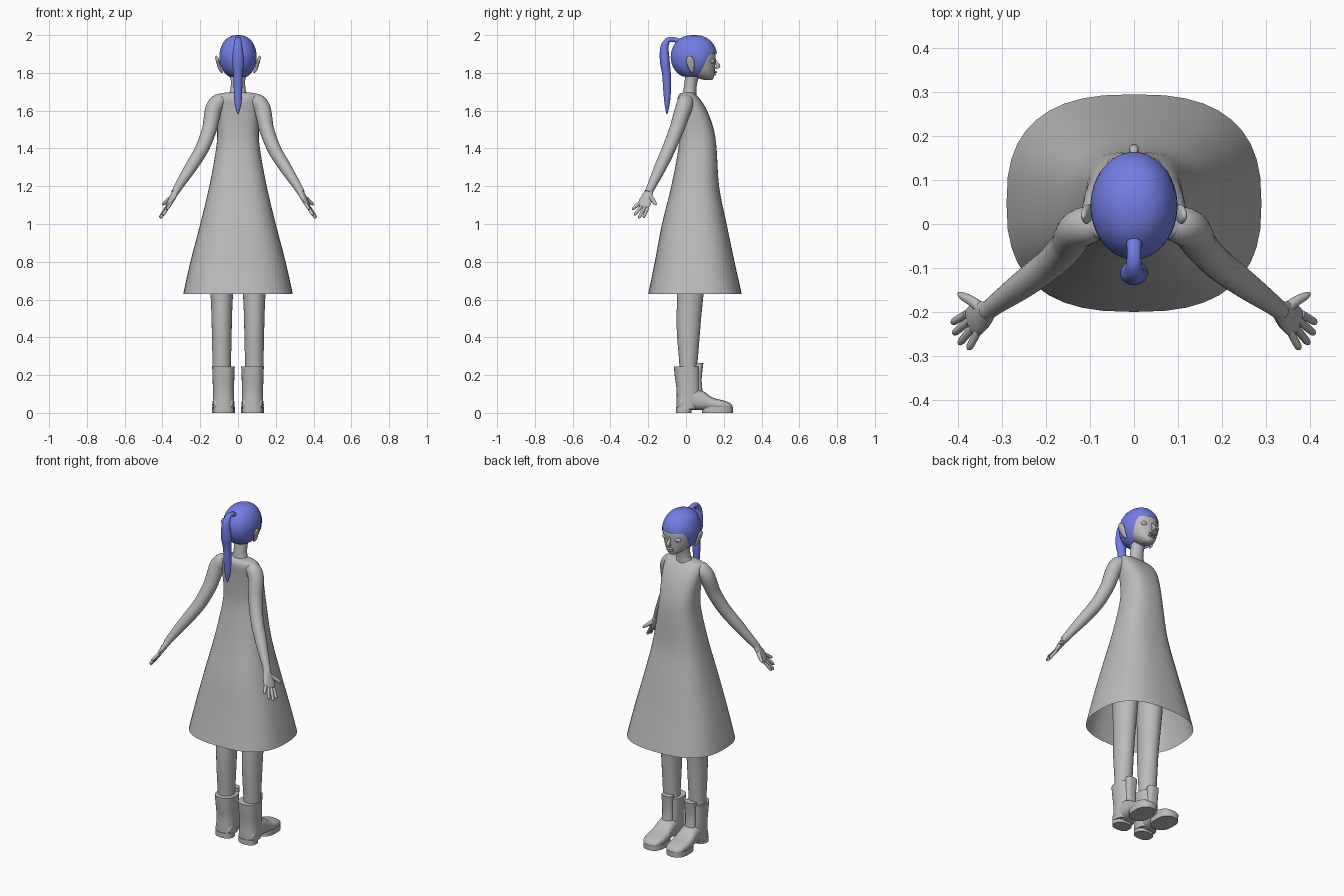
import bpy, bmesh, math
from mathutils import Vector as V

def material(name, col):
    m = bpy.data.materials.new(name)
    m.diffuse_color = (*col, 1)
    return m

GREY = material("plain grey", (0.5, 0.5, 0.5))
BLUE = material("hair blue", (0.17, 0.21, 0.78))
X, Y, Z = V((1, 0, 0)), V((0, 1, 0)), V((0, 0, 1))

def smooth(rows, k=4):
    """Catmull-Rom interpolation of number rows."""
    out = []
    for i in range(len(rows) - 1):
        p = [rows[max(0, i - 1)], rows[i], rows[i + 1], rows[min(len(rows) - 1, i + 2)]]
        for j in range(k):
            t = j / k
            out.append(tuple(0.5 * (2 * b + (c - a) * t + (2 * a - 5 * b + 4 * c - d) * t * t
                             + (3 * b - a - 3 * c + d) * t ** 3) for a, b, c, d in zip(*p)))
    return out + [tuple(rows[-1])]

def ring(c, u, v, ru, rv, n=28, e=2.0):
    pts = []
    for i in range(n):
        a = 2 * math.pi * i / n
        f = lambda w: math.copysign(abs(w) ** (2 / e), w)
        pts.append(V(c) + u * ru * f(math.cos(a)) + v * rv * f(math.sin(a)))
    return pts

def loft(name, rings, mat=GREY, start=True, end=True, angle=50):
    bm = bmesh.new()
    vs = [[bm.verts.new(p) for p in r] for r in rings]
    n = len(vs[0])
    for a, b in zip(vs, vs[1:]):
        for i in range(n):
            bm.faces.new((a[i], a[(i + 1) % n], b[(i + 1) % n], b[i]))
    if start:
        bm.faces.new(vs[0])
    if end:
        bm.faces.new(vs[-1])
    bmesh.ops.recalc_face_normals(bm, faces=bm.faces)
    me = bpy.data.meshes.new(name)
    bm.to_mesh(me)
    bm.free()
    ob = bpy.data.objects.new(name, me)
    bpy.context.collection.objects.link(ob)
    me.materials.append(mat)
    bpy.ops.object.select_all(action='DESELECT')
    ob.select_set(True)
    bpy.context.view_layer.objects.active = ob
    bpy.ops.object.shade_smooth_by_angle(angle=math.radians(angle))
    return ob

def tube(name, rows, mat=GREY, ref=Y, n=16, k=4):
    """rows: x, y, z, width radius, thickness radius; width lies along ref."""
    rows = smooth(rows, k)
    P = [V(r[:3]) for r in rows]
    rings = []
    for i, r in enumerate(rows):
        t = (P[min(i + 1, len(P) - 1)] - P[max(i - 1, 0)]).normalized()
        u = (ref - t * ref.dot(t)).normalized()
        rings.append(ring(P[i], u, t.cross(u), r[3], r[4], n))
    return loft(name, rings, mat)

def stack(name, rows, e=2.0, x=0, n=28, k=4, **kw):
    """rows: z, half width, back y, front y."""
    return loft(name, [ring((x, (b + f) / 2, z), X, Y, w, (f - b) / 2, n, e)
                       for z, w, b, f in smooth(rows, k)], **kw)

def ball(name, c, r, n=16):
    rows = [(math.cos(math.pi * i / 10), math.sin(math.pi * i / 10) + 1e-3) for i in range(11)]
    return loft(name, [ring((c[0], c[1], c[2] + r[2] * h), X, Y, r[0] * w, r[1] * w, n) for h, w in rows])

# Dress: open at the hem, rounded-square section
stack("dress", [(0.63, 0.29, -0.2, 0.295), (0.8, 0.252, -0.165, 0.257), (1.0, 0.2, -0.127, 0.215),
                (1.2, 0.152, -0.078, 0.175), (1.4, 0.116, -0.04, 0.162), (1.5, 0.11, -0.036, 0.147),
                (1.6, 0.116, -0.04, 0.112), (1.66, 0.118, -0.045, 0.075), (1.688, 0.105, -0.035, 0.048),
                (1.697, 0.05, -0.01, 0.04)], e=2.6, n=40, start=False)

# Neck and head
stack("neck", [(1.67, 0.06, -0.02, 0.055), (1.705, 0.042, -0.015, 0.055),
               (1.75, 0.038, -0.008, 0.06), (1.82, 0.042, 0.0, 0.08)])
stack("head", [(1.762, 0.016, 0.1, 0.135), (1.77, 0.032, 0.07, 0.145), (1.79, 0.055, 0.03, 0.15),
               (1.82, 0.076, -0.025, 0.153), (1.86, 0.087, -0.05, 0.156), (1.9, 0.089, -0.06, 0.156),
               (1.95, 0.078, -0.05, 0.138), (1.985, 0.045, -0.005, 0.09)], e=2.1)
tube("nose", [(0, 0.15, 1.875, 0.005, 0.005), (0, 0.16, 1.855, 0.008, 0.008),
              (0, 0.172, 1.836, 0.011, 0.01), (0, 0.155, 1.826, 0.008, 0.006)], ref=X)
for nm, z, y in (("upper_lip", 1.805, 0.156), ("lower_lip", 1.791, 0.151)):
    ball(nm, (0, y, z), (0.024, 0.009, 0.005))

# Hair cap: hairline height depends on the direction around the head
def hair_ring(j, rows=16, n=48):
    pts = []
    for i in range(n):
        a = 2 * math.pi * i / n
        d = math.degrees(min(a, 2 * math.pi - a))
        s = min(1, max(0, (d - 45) / 33))
        low = 1.903 - 0.123 * s * s * (3 - 2 * s)
        th = (0.02 + 0.98 * j / rows) * math.acos((low - 1.885) / 0.115)
        w = math.sin(th) ** 0.85
        pts.append(V((0.099 * w * math.sin(a), 0.042 + 0.123 * w * math.cos(a), 1.885 + 0.115 * math.cos(th))))
    return pts

loft("hair_cap", [hair_ring(j) for j in range(17)], BLUE, end=False)
tube("ponytail", [(0, -0.02, 1.955, 0.02, 0.018), (0, -0.06, 1.976, 0.016, 0.013),
                  (0, -0.095, 1.972, 0.018, 0.015), (0, -0.114, 1.935, 0.024, 0.022),
                  (0, -0.112, 1.86, 0.032, 0.026), (0, -0.103, 1.79, 0.024, 0.023),
                  (0, -0.1, 1.7, 0.022, 0.02), (0, -0.1, 1.63, 0.017, 0.013),
                  (0, -0.101, 1.583, 0.003, 0.003)], BLUE, ref=X)

for s, side in ((-1, "left"), (1, "right")):
    # Eyes and ears
    ball(side + "_eye", (s * 0.04, 0.137, 1.862), (0.021, 0.014, 0.014))
    tube(side + "_ear", [(s * 0.084, 0.035, 1.802, 0.008, 0.005), (s * 0.095, 0.03, 1.82, 0.014, 0.008),
                         (s * 0.107, 0.022, 1.86, 0.022, 0.009), (s * 0.114, 0.018, 1.882, 0.014, 0.007),
                         (s * 0.115, 0.016, 1.89, 0.003, 0.003)])

    # Arm from shoulder to wrist
    tube(side + "_arm", [(s * x, y, z, r, r) for x, y, z, r in (
        (0.06, 0.0, 1.655, 0.03), (0.1, -0.002, 1.648, 0.042), (0.127, -0.012, 1.615, 0.044),
        (0.14, -0.03, 1.56, 0.042), (0.152, -0.05, 1.5, 0.039), (0.19, -0.09, 1.4, 0.036),
        (0.25, -0.136, 1.3, 0.032), (0.308, -0.178, 1.21, 0.024), (0.335, -0.2, 1.165, 0.02))], n=20)

    # Hand: flat palm, four fingers and a thumb
    across = V((s * 0.487, 0.725, -0.487))
    tube(side + "_palm", [(s * 0.328, -0.194, 1.178, 0.02, 0.017), (s * 0.345, -0.207, 1.142, 0.032, 0.016),
                          (s * 0.36, -0.218, 1.114, 0.036, 0.013), (s * 0.37, -0.226, 1.093, 0.032, 0.01),
                          (s * 0.374, -0.229, 1.086, 0.015, 0.004)], ref=across)
    tips = ((0.414, -0.225, 1.034), (0.411, -0.25, 1.03), (0.398, -0.273, 1.046), (0.377, -0.285, 1.078))
    for i, tip in enumerate(tips):
        a = V((s * 0.368, -0.224, 1.097)) + across * (0.027 - 0.018 * i)
        b = V((s * tip[0], tip[1], tip[2]))
        tube(f"{side}_finger_{i + 1}", [(*a.lerp(b, t), r, r) for t, r in
             ((0, 0.009), (0.5, 0.009), (0.88, 0.008), (1, 0.003))], n=10, k=2)
    tube(side + "_thumb", [(s * 0.342, -0.198, 1.15, 0.013, 0.013), (s * 0.365, -0.178, 1.13, 0.012, 0.012),
                           (s * 0.39, -0.164, 1.11, 0.009, 0.009), (s * 0.4, -0.158, 1.1, 0.003, 0.003)], n=10)

    # Leg, running up under the dress
    stack(side + "_leg", [(0.1, 0.042, -0.035, 0.05), (0.25, 0.048, -0.035, 0.06), (0.4, 0.052, -0.047, 0.072),
                          (0.5, 0.054, -0.05, 0.08), (0.6, 0.058, -0.048, 0.09), (0.8, 0.068, -0.05, 0.11),
                          (1.0, 0.07, -0.05, 0.115)], x=s * 0.086)

    # Boot: shaft, front tongue, foot, heel and sole
    bx = s * 0.077
    stack(side + "_boot_shaft", [(0.02, 0.056, -0.05, 0.06), (0.06, 0.056, -0.05, 0.07), (0.12, 0.056, -0.05, 0.075),
                                 (0.2, 0.058, -0.06, 0.074), (0.245, 0.06, -0.064, 0.074)], x=bx, e=2.4)
    stack(side + "_boot_tongue", [(0.11, 0.034, 0.02, 0.088), (0.18, 0.034, 0.03, 0.083),
                                  (0.265, 0.034, 0.045, 0.092)], x=bx, e=2.8)
    foot = smooth([(-0.04, 0.044, 0.06), (-0.02, 0.053, 0.1), (0.04, 0.054, 0.13), (0.09, 0.055, 0.115),
                   (0.14, 0.059, 0.082), (0.19, 0.059, 0.068), (0.225, 0.05, 0.057), (0.242, 0.034, 0.043),
                   (0.248, 0.012, 0.03)])
    loft(side + "_boot_foot", [ring((bx, y, (h + 0.014) / 2), X, Z, w, (h - 0.014) / 2, 24, 2.5)
                               for y, w, h in foot])
    for nm, y0, y1, w in (("heel", -0.053, 0.03, 0.054), ("sole", 0.085, 0.25, 0.061)):
        stack(f"{side}_boot_{nm}", [(0.0, w, y0, y1), (0.03, w, y0, y1)], x=bx, e=2.5, k=1)
